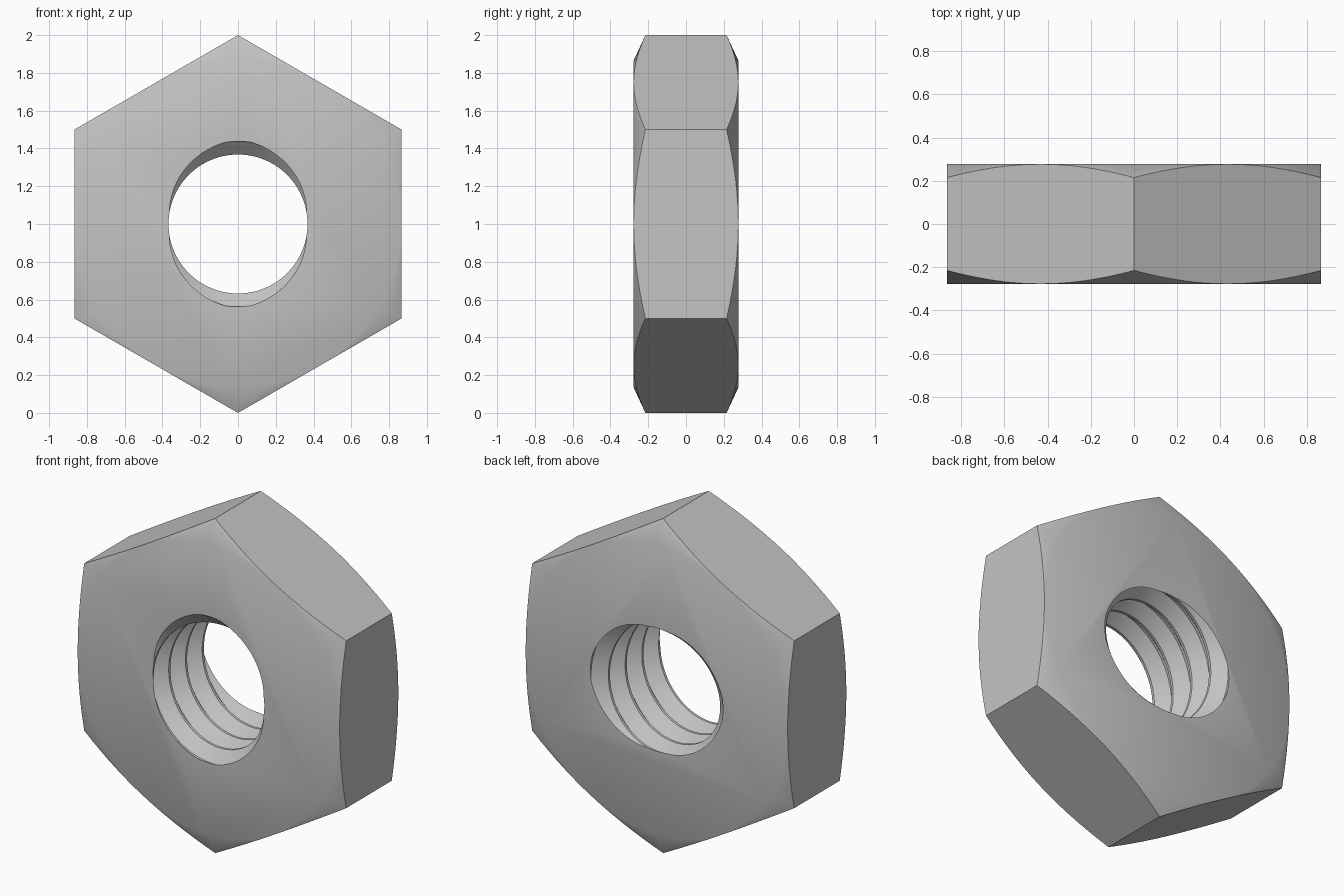
import bpy, bmesh
from math import sin, cos, pi, radians

cube = bpy.data.objects.get("Cube")
if cube:
    bpy.data.objects.remove(cube, do_unlink=True)

HALF = 0.277              # half thickness
FLAT = cos(pi / 6)        # centre to flat side
SLOPE = 0.463             # corner chamfer slope
MINOR, MAJOR = 0.368, 0.438
PITCH = HALF * 2 / 3.5    # spacing of grooves
STARTS = 2                # interleaved grooves
N = 96                    # steps around

steel = bpy.data.materials.new("steel_grey")
steel.use_nodes = True
steel.diffuse_color = (0.55, 0.55, 0.55, 1)
steel.node_tree.nodes["Principled BSDF"].inputs["Base Color"].default_value = (0.55, 0.55, 0.55, 1)


def make_object(name, bm):
    bmesh.ops.recalc_face_normals(bm, faces=bm.faces[:])
    mesh = bpy.data.meshes.new(name)
    bm.to_mesh(mesh)
    bm.free()
    mesh.materials.append(steel)
    obj = bpy.data.objects.new(name, mesh)
    bpy.context.collection.objects.link(obj)
    return obj


def point(bm, angle, radius, y):
    return bm.verts.new((radius * sin(angle), y, 1 + radius * cos(angle)))


# Hexagonal body with conically chamfered corners
bm = bmesh.new()
rings = [[], [], [], []]
for i in range(N):
    a = 2 * pi * i / N
    r = FLAT / cos(a % (pi / 3) - pi / 6)
    edge = HALF - (r - FLAT) * SLOPE
    for ring, radius, y in zip(rings, (FLAT, r, r, FLAT), (-HALF, -edge, edge, HALF)):
        ring.append(point(bm, a, radius, y))
for lower, upper in zip(rings, rings[1:]):
    for i in range(N):
        j = (i + 1) % N
        bm.faces.new((lower[i], lower[j], upper[j], upper[i]))
bm.faces.new(rings[0])
bm.faces.new(rings[3])
bmesh.ops.remove_doubles(bm, verts=bm.verts[:], dist=0.0001)
body = make_object("hex_nut", bm)

# Threaded cutter: a helical profile that closes on itself after one lead
profile = [(-0.05, MAJOR), (0.05, MAJOR), (0.45, MINOR), (0.55, MINOR)]
rows = [(m + t, r) for m in range(-4, 6) for t, r in profile]
bm = bmesh.new()
columns = []
for i in range(N):
    turn = i / N
    columns.append([point(bm, 2 * pi * turn, r, -HALF + PITCH * (t + STARTS * turn))
                    for t, r in rows])
for i in range(N):
    shift = STARTS * len(profile) if i == N - 1 else 0
    here, there = columns[i], columns[(i + 1) % N]
    for k in range(len(rows) - 1 - shift):
        bm.faces.new((here[k], here[k + 1], there[k + 1 + shift], there[k + shift]))
for side in (-1, 1):
    bmesh.ops.bisect_plane(bm, geom=bm.verts[:] + bm.edges[:] + bm.faces[:],
                           plane_co=(0, side * (HALF + 0.03), 0),
                           plane_no=(0, side, 0), clear_outer=True)
bmesh.ops.holes_fill(bm, edges=[e for e in bm.edges if e.is_boundary], sides=0)
cutter = make_object("thread_cutter", bm)
cutter.hide_render = True

# Cut the threaded bore
cut = body.modifiers.new("threaded_bore", 'BOOLEAN')
cut.operation = 'DIFFERENCE'
cut.solver = 'EXACT'
cut.object = cutter
bpy.ops.object.select_all(action='DESELECT')
body.select_set(True)
bpy.context.view_layer.objects.active = body
bpy.ops.object.modifier_apply(modifier=cut.name)
bpy.data.objects.remove(cutter, do_unlink=True)
bpy.ops.object.shade_smooth_by_angle(angle=radians(32))
